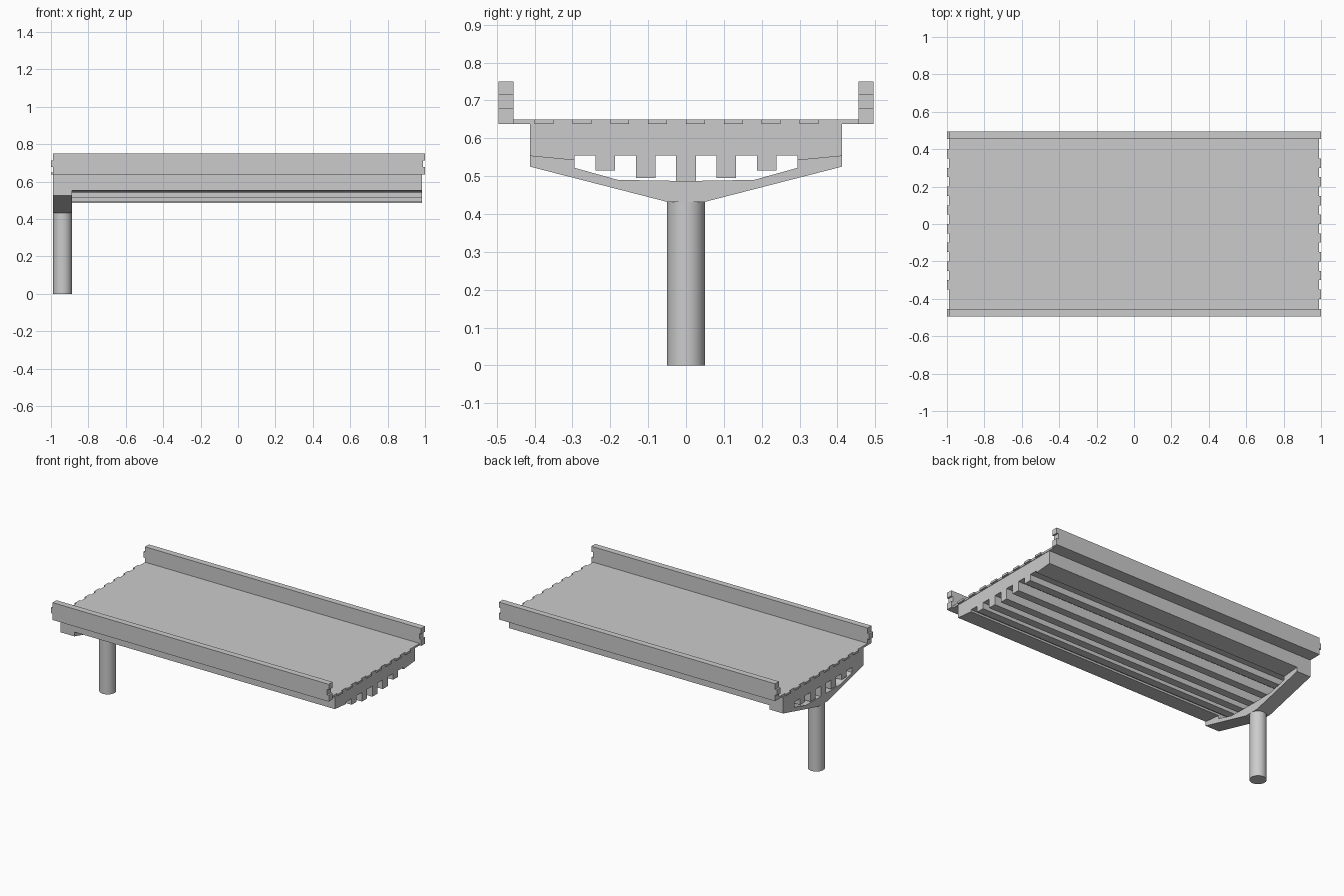
import bpy, bmesh
from mathutils import Vector

if "Cube" in bpy.data.objects:
    bpy.data.objects.remove(bpy.data.objects["Cube"])


def prism(name, points, direction):
    """Extrude a flat polygon of 3D points along a vector."""
    bm = bmesh.new()
    face = bm.faces.new([bm.verts.new(p) for p in points])
    new = bmesh.ops.extrude_face_region(bm, geom=[face])["geom"]
    verts = [v for v in new if isinstance(v, bmesh.types.BMVert)]
    bmesh.ops.translate(bm, verts=verts, vec=Vector(direction))
    bmesh.ops.recalc_face_normals(bm, faces=bm.faces)
    mesh = bpy.data.meshes.new(name)
    bm.to_mesh(mesh)
    bm.free()
    obj = bpy.data.objects.new(name, mesh)
    bpy.context.collection.objects.link(obj)
    return obj


def along_x(name, profile, x0, x1):
    return prism(name, [(x0, y, z) for y, z in profile], (x1 - x0, 0, 0))


# Road deck with interlocking teeth at both ends
right, left = [(0.988, -0.455)], [(-0.988, -0.455)]
for i in range(8):
    y = -0.4 + i * 0.1
    right += [(0.988, y), (1, y), (1, y + 0.05), (0.988, y + 0.05)]
    left += [(-0.988, y + 0.05), (-1, y + 0.05), (-1, y + 0.1), (-0.988, y + 0.1)]
right.append((0.988, 0.455))
left.append((-0.988, 0.455))
prism("road_deck", [(x, y, 0.637) for x, y in right + left[::-1]], (0, 0, 0.013))

# Side barriers: tongue at one end, matching groove at the other
outline = [(-0.988, 0.637), (1, 0.637), (1, 0.678), (0.988, 0.678),
           (0.988, 0.714), (1, 0.714), (1, 0.75), (-0.988, 0.75),
           (-0.988, 0.714), (-1, 0.714), (-1, 0.678), (-0.988, 0.678)]
for side, y in (("front", -0.495), ("back", 0.455)):
    prism(side + "_barrier", [(x, y, z) for x, z in outline], (0, 0.04, 0))

# Girder slab below the deck, with lips along the outer edges
half = [(0.412, 0.637), (0.412, 0.553), (0.295, 0.542), (0.295, 0.555)]
along_x("girder_slab", half + [(-y, z) for y, z in half[::-1]], -0.988, 0.985)

# Lengthwise ribs, deepest in the middle
for i, depth in zip(range(-2, 3), (0.515, 0.495, 0.486, 0.495, 0.515)):
    c, w = i * 0.1065, 0.026
    along_x(f"rib_{i + 3}", [(c - w, depth), (c + w, depth),
                             (c + w, 0.555), (c - w, 0.555)], -0.988, 0.985)

# Pier cap cradle
half = [(0.05, 0.432), (0.412, 0.525), (0.412, 0.553), (0.295, 0.542),
        (0.295, 0.522), (0.18, 0.49)]
along_x("pier_cap", half + [(0, 0.487)] + [(-y, z) for y, z in half[::-1]],
        -0.988, -0.888)

# Round pier
bpy.ops.mesh.primitive_cylinder_add(vertices=32, radius=0.05, depth=0.434,
                                    location=(-0.938, 0, 0.217))
bpy.context.object.name = "pier"
bpy.ops.object.shade_smooth_by_angle()
